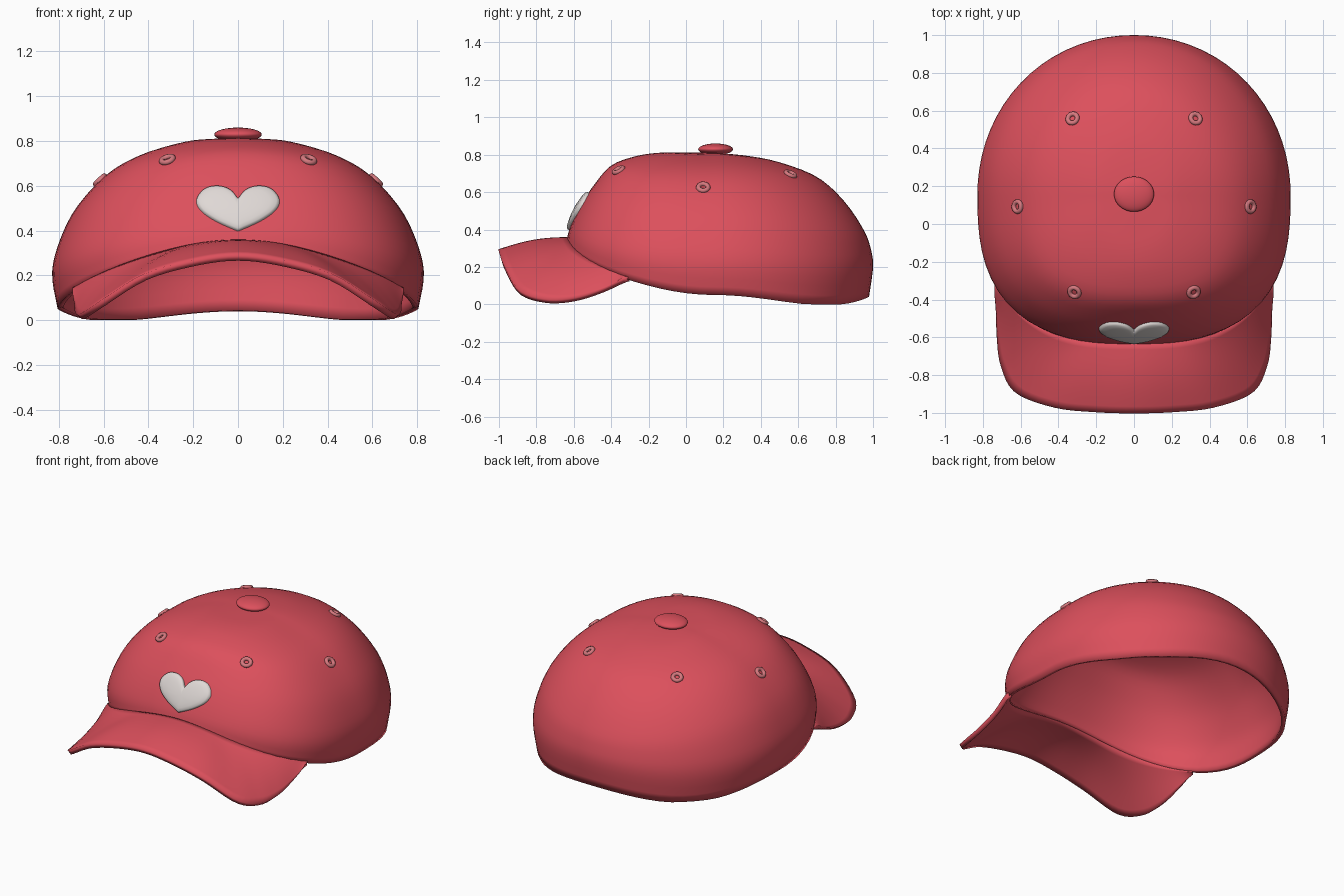
import bpy, bmesh, math
from mathutils import Vector
from mathutils.bvhtree import BVHTree

if "Cube" in bpy.data.objects:
    bpy.data.objects.remove(bpy.data.objects["Cube"])


def material(name, rgb):
    m = bpy.data.materials.new(name)
    m.diffuse_color = (*rgb, 1)
    m.use_nodes = True
    m.node_tree.nodes["Principled BSDF"].inputs["Base Color"].default_value = m.diffuse_color
    return m


RED = material("cap red", (0.72, 0.08, 0.108))
WHITE = material("patch white", (0.74, 0.69, 0.67))
PINK = material("eyelet pink", (0.66, 0.19, 0.21))


def spline(pts, t):
    """Catmull-Rom point along pts, t from 0 to 1."""
    pts = [Vector(p) for p in pts]
    f = min(max(t, 0), 1) * (len(pts) - 1)
    i = min(int(f), len(pts) - 2)
    u = f - i
    b, c = pts[i], pts[i + 1]
    a = pts[i - 1] if i > 0 else b * 2 - c
    d = pts[i + 2] if i + 2 < len(pts) else c * 2 - b
    return 0.5 * (b * 2 + (c - a) * u + (a * 2 - b * 5 + c * 4 - d) * u * u
                  + (b * 3 - a - c * 3 + d) * u ** 3)


def build(name, verts, faces, mat, thickness=0, offset=0, angle=50):
    me = bpy.data.meshes.new(name)
    me.from_pydata([tuple(v) for v in verts], [], faces)
    me.materials.append(mat)
    ob = bpy.data.objects.new(name, me)
    bpy.context.collection.objects.link(ob)
    if thickness:
        s = ob.modifiers.new("thickness", 'SOLIDIFY')
        s.thickness, s.offset = thickness, offset
    smooth(ob, angle)
    return ob


def smooth(ob, angle=50):
    bpy.ops.object.select_all(action='DESELECT')
    ob.select_set(True)
    bpy.context.view_layer.objects.active = ob
    bpy.ops.object.shade_smooth_by_angle(angle=math.radians(angle))


# Crown: front, side and back profiles (relative radius, height) blended by direction
FRONT = [(0, .81), (.2, .812), (.38, .81), (.54, .79), (.70, .74), (.82, .63), (.91, .52), (.975, .41), (1, .34)]
SIDE = [(0, .81), (.17, .805), (.3, .79), (.54, .73), (.72, .64), (.88, .49), (.97, .33), (1, .2), (.97, .05)]
BACK = [(0, .81), (.2, .795), (.41, .76), (.65, .68), (.82, .55), (.94, .4), (.985, .3), (1, .2), (.975, .04)]
CY = 0.15


def crown_point(th, t):
    c, s = math.cos(th), math.sin(th)
    depth, n = (0.85, 2.05) if s > 0 else (0.79, 2.7)
    radius = (abs(c / 0.83) ** n + abs(s / depth) ** n) ** (-1 / n)
    p = spline(SIDE, t) * c * c + spline(BACK if s > 0 else FRONT, t) * s * s
    z = p.y
    if s > 0:
        z -= 0.05 * math.sin(2 * th) ** 2 * t ** 4
    return Vector((c * radius * p.x, CY + s * radius * p.x, max(z, 0)))


SEG, RINGS = 72, 28
verts = [Vector((0, CY, 0.81))]
for j in range(1, RINGS + 1):
    verts += [crown_point(2 * math.pi * i / SEG, j / RINGS) for i in range(SEG)]
faces = [(0, 1 + i, 1 + (i + 1) % SEG) for i in range(SEG)]
for j in range(RINGS - 1):
    for i in range(SEG):
        a, b = 1 + j * SEG + i, 1 + j * SEG + (i + 1) % SEG
        faces.append((a, a + SEG, b + SEG, b))
build("crown", verts, faces, RED, 0.025, -1)
surface = BVHTree.FromPolygons(verts, faces)

# Brim: lofted from the front rim of the crown to a curved outer edge
half = [(.735, -.32, .135), (.72, -.45, .07), (.715, -.6, .025), (.695, -.75, .018),
        (.62, -.89, .065), (.42, -.968, .19), (.2, -.992, .255), (0, -.998, .28)]
outer = half + [(-x, y, z) for x, y, z in reversed(half[:-1])]
U, V = 64, 10
verts, faces = [], []
for i in range(U + 1):
    t = i / U
    rim = crown_point(math.radians(-32 - 116 * t), 1)
    inner = Vector((rim.x * 0.985, CY + (rim.y - CY) * 0.985, rim.z + 0.005))
    edge = spline(outer, t)
    for j in range(V + 1):
        s = j / V
        p = inner.lerp(edge, s)
        p.z += 0.018 * math.sin(math.pi * s) * math.sin(math.pi * t)
        verts.append(p)
for i in range(U):
    for j in range(V):
        a = i * (V + 1) + j
        faces.append((a, a + 1, a + V + 2, a + V + 1))
build("brim", verts, faces, RED, 0.03, 0)

# Top button
bpy.ops.mesh.primitive_uv_sphere_add(segments=32, ring_count=16, location=(0, 0.158, 0.829))
button = bpy.context.object
button.name = "top_button"
button.scale = (0.106, 0.093, 0.031)
button.data.materials.append(RED)
smooth(button)

# Six stitched eyelets sitting on the crown
for x, y in [(.325, .558), (.615, .092), (.315, -.36)]:
    for sx in (-1, 1):
        hit, normal, _, _ = surface.ray_cast(Vector((x * sx, y, 2)), Vector((0, 0, -1)))
        if normal.z < 0:
            normal = -normal
        bpy.ops.mesh.primitive_torus_add(major_segments=20, minor_segments=8,
                                         major_radius=0.026, minor_radius=0.013,
                                         location=hit + normal * 0.002,
                                         rotation=normal.to_track_quat('Z', 'Y').to_euler())
        eyelet = bpy.context.object
        eyelet.name = "eyelet"
        eyelet.data.materials.append(PINK)
        smooth(eyelet)

# Padded heart patch, projected onto the front of the crown
heart_half = [(0, .54), (.035, .58), (.09, .598), (.15, .586), (.188, .54), (.17, .49), (.1, .44), (0, .395)]
right = [spline(heart_half, k / 28) for k in range(29)]
outline = right + [Vector((-p.x, p.y)) for p in reversed(right[1:-1])]
centre, N = Vector((0, .495)), len(outline)


def on_front(p, lift):
    hit, normal, _, _ = surface.ray_cast(Vector((p.x, -3, p.y)), Vector((0, 1, 0)))
    if normal.y > 0:
        normal = -normal
    return hit + normal * lift


verts, faces = [on_front(centre, 0.024)], []
steps = [(.3, .024), (.55, .022), (.75, .02), (.9, .016), (.97, .01), (1, -.008)]
for s, lift in steps:
    verts += [on_front(centre.lerp(p, s), lift) for p in outline]
faces += [(0, 1 + (i + 1) % N, 1 + i) for i in range(N)]
for j in range(len(steps) - 1):
    for i in range(N):
        a, b = 1 + j * N + i, 1 + j * N + (i + 1) % N
        faces.append((a, b, b + N, a + N))
heart = build("heart_patch", verts, faces, WHITE, angle=70)
bm = bmesh.new()
bm.from_mesh(heart.data)
bmesh.ops.recalc_face_normals(bm, faces=bm.faces)
if sum(f.normal.y for f in bm.faces) > 0:
    bmesh.ops.reverse_faces(bm, faces=bm.faces)
bm.to_mesh(heart.data)
bm.free()
